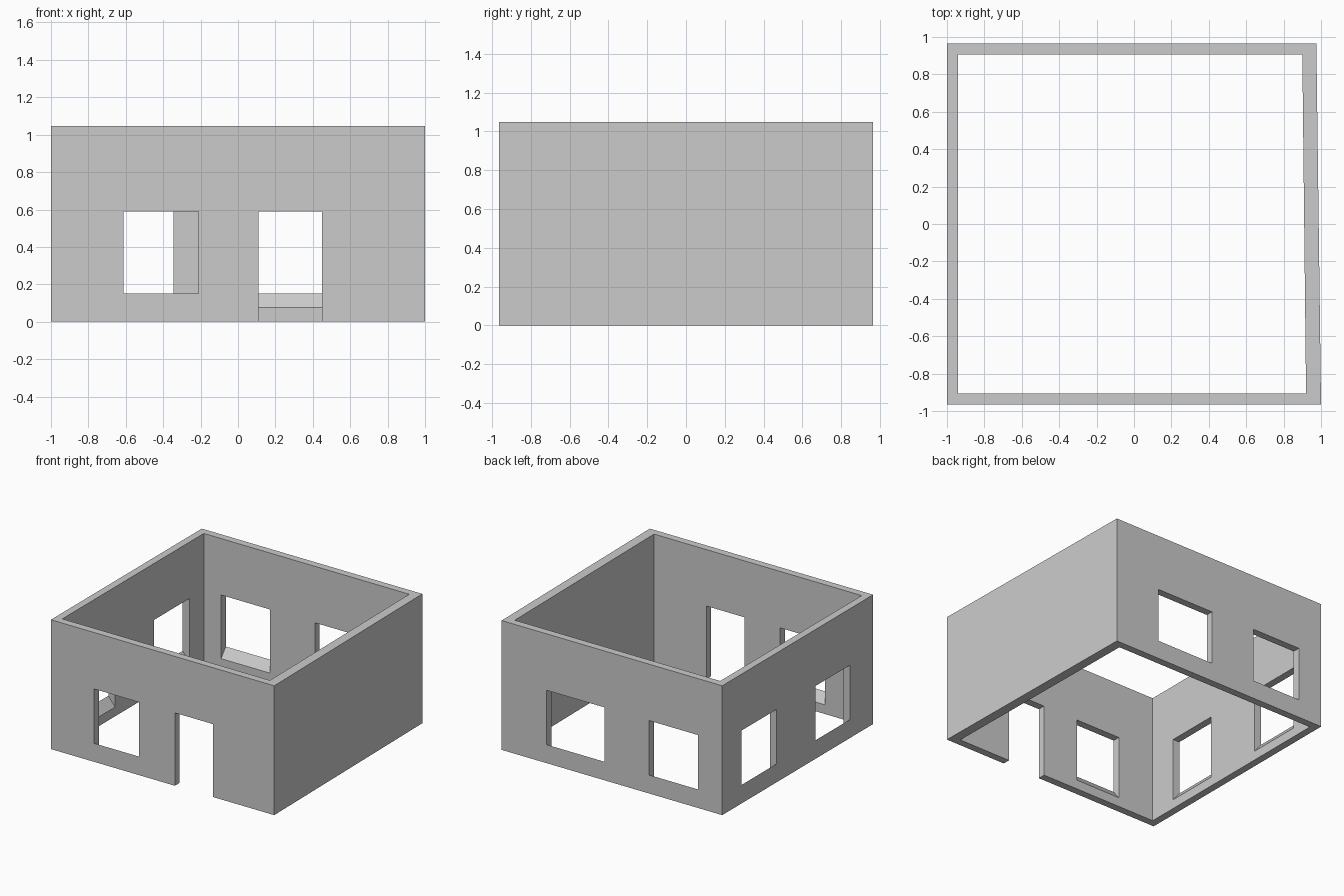
import bpy
import bmesh
from mathutils import Vector

if "Cube" in bpy.data.objects:
    bpy.data.objects.remove(bpy.data.objects["Cube"])

H = 1.047            # wall height
T = 0.06             # wall thickness
HEAD = 0.59          # top of all openings
SILL_OUT, SILL_IN = 0.15, 0.075   # sills slope down towards the room


def new_object(name, bm):
    bmesh.ops.recalc_face_normals(bm, faces=bm.faces)
    mesh = bpy.data.meshes.new(name)
    bm.to_mesh(mesh)
    bm.free()
    obj = bpy.data.objects.new(name, mesh)
    bpy.context.collection.objects.link(obj)
    return obj


def bridge(bm, a, b):
    """Quads between two closed loops."""
    for i in range(len(a)):
        j = (i + 1) % len(a)
        bm.faces.new((a[i], a[j], b[j], b[i]))


# Wall shell: slightly skewed rectangular ring, open above and below
outer = [(-1, -0.965), (1, -0.965), (0.975, 0.965), (-1, 0.965)]
inner = [(-0.94, -0.905), (0.92, -0.905), (0.90, 0.905), (-0.94, 0.905)]
bm = bmesh.new()
loops = [[bm.verts.new((x, y, z)) for x, y in ring]
         for ring, z in ((outer, 0), (outer, H), (inner, H), (inner, 0))]
for k in range(4):
    bridge(bm, loops[k], loops[(k + 1) % 4])
walls = new_object("walls", bm)

# Opening cutters: a depth/height profile swept along the wall
cut = bmesh.new()


def opening(origin, along, inward, start, end, door=False):
    origin, along, inward = Vector(origin), Vector(along), Vector(inward)
    d0, d1 = -0.03, T + 0.03
    slope = (SILL_IN - SILL_OUT) / T
    z0, z1 = (-0.1, -0.1) if door else (SILL_OUT + slope * d0, SILL_OUT + slope * d1)
    profile = [(d0, z0), (d1, z1), (d1, HEAD), (d0, HEAD)]
    a, b = [[cut.verts.new(origin + along * s + inward * d + Vector((0, 0, z)))
             for d, z in profile] for s in (start, end)]
    bridge(cut, a, b)
    cut.faces.new(a)
    cut.faces.new(b)


front = ((0, -0.965, 0), (1, 0, 0), (0, 1, 0))
back = ((0, 0.965, 0), (1, 0, 0), (0, -1, 0))
left = ((-1, 0, 0), (0, 1, 0), (1, 0, 0))
opening(*front, -0.613, -0.21)            # front window
opening(*front, 0.11, 0.45, door=True)    # doorway
opening(*back, -0.785, -0.345)            # back windows
opening(*back, 0.055, 0.573)
opening(*left, 0.27, 0.72)                # left windows
opening(*left, -0.67, -0.23)
cutter = new_object("opening_cutter", cut)
cutter.hide_render = True

# Cut the openings and discard the cutter
mod = walls.modifiers.new("openings", 'BOOLEAN')
mod.operation = 'DIFFERENCE'
mod.solver = 'EXACT'
mod.object = cutter
bpy.context.view_layer.objects.active = walls
walls.select_set(True)
bpy.ops.object.modifier_apply(modifier=mod.name)
bpy.data.objects.remove(cutter)
